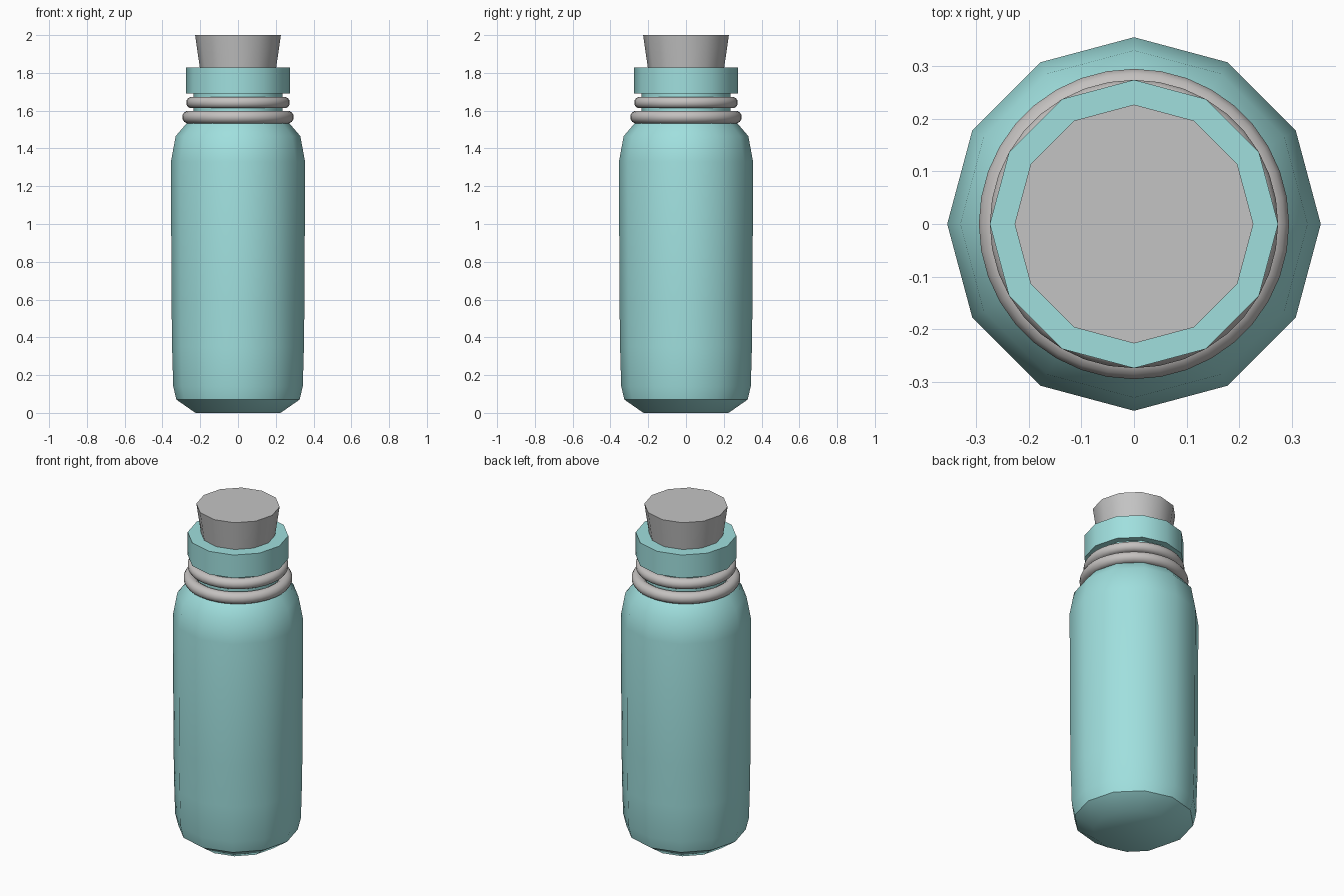
import bpy
import bmesh
import math

if "Cube" in bpy.data.objects:
    bpy.data.objects.remove(bpy.data.objects["Cube"])

SIDES = 12


def material(name, color):
    m = bpy.data.materials.new(name)
    m.diffuse_color = (*color, 1)
    m.use_nodes = True
    m.node_tree.nodes["Principled BSDF"].inputs["Base Color"].default_value = m.diffuse_color
    return m


teal = material("teal glass", (0.35, 0.74, 0.73))
grey = material("stopper grey", (0.55, 0.55, 0.55))
cord = material("ring grey", (0.55, 0.53, 0.52))


def finish(name, bm, mat, angle):
    bmesh.ops.recalc_face_normals(bm, faces=bm.faces)
    me = bpy.data.meshes.new(name)
    bm.to_mesh(me)
    bm.free()
    me.materials.append(mat)
    ob = bpy.data.objects.new(name, me)
    bpy.context.collection.objects.link(ob)
    bpy.ops.object.select_all(action='DESELECT')
    ob.select_set(True)
    bpy.context.view_layer.objects.active = ob
    bpy.ops.object.shade_smooth_by_angle(angle=math.radians(angle))
    return ob


def lathe(name, profile, mat, sides=SIDES, closed=False, angle=36):
    """Turn (radius, height) points around z; cap the ends or close the loop."""
    bm = bmesh.new()
    rings = [[bm.verts.new((r * math.cos(math.tau * i / sides),
                            r * math.sin(math.tau * i / sides), z))
              for i in range(sides)] for r, z in profile]
    pairs = list(zip(rings, rings[1:]))
    if closed:
        pairs.append((rings[-1], rings[0]))
    else:
        bm.faces.new(rings[0])
        bm.faces.new(rings[-1])
    for a, b in pairs:
        for i in range(sides):
            j = (i + 1) % sides
            bm.faces.new((a[i], a[j], b[j], b[i]))
    return finish(name, bm, mat, angle)


# Bottle with bevelled base, soft shoulder, neck and collar lip
lathe("bottle", [(0.225, 0), (0.326, 0.07), (0.343, 0.14), (0.349, 0.35),
                 (0.352, 0.6), (0.355, 1.33), (0.330, 1.465),
                 (0.270, 1.535), (0.236, 1.57), (0.236, 1.69),
                 (0.274, 1.69), (0.274, 1.828)], teal)

# Tapered stopper
lathe("stopper", [(0.201, 1.82), (0.227, 2.0)], grey)


# Two rings wrapped around the neck
def neck_ring(name, radius, height, thick=0.034):
    section = [(radius + thick * math.cos(math.tau * (k + 0.5) / 12),
                height + thick * math.sin(math.tau * (k + 0.5) / 12))
               for k in range(12)]
    lathe(name, section, cord, sides=36, closed=True)


neck_ring("lower_neck_ring", 0.262, 1.566)
neck_ring("upper_neck_ring", 0.244, 1.643, 0.031)
